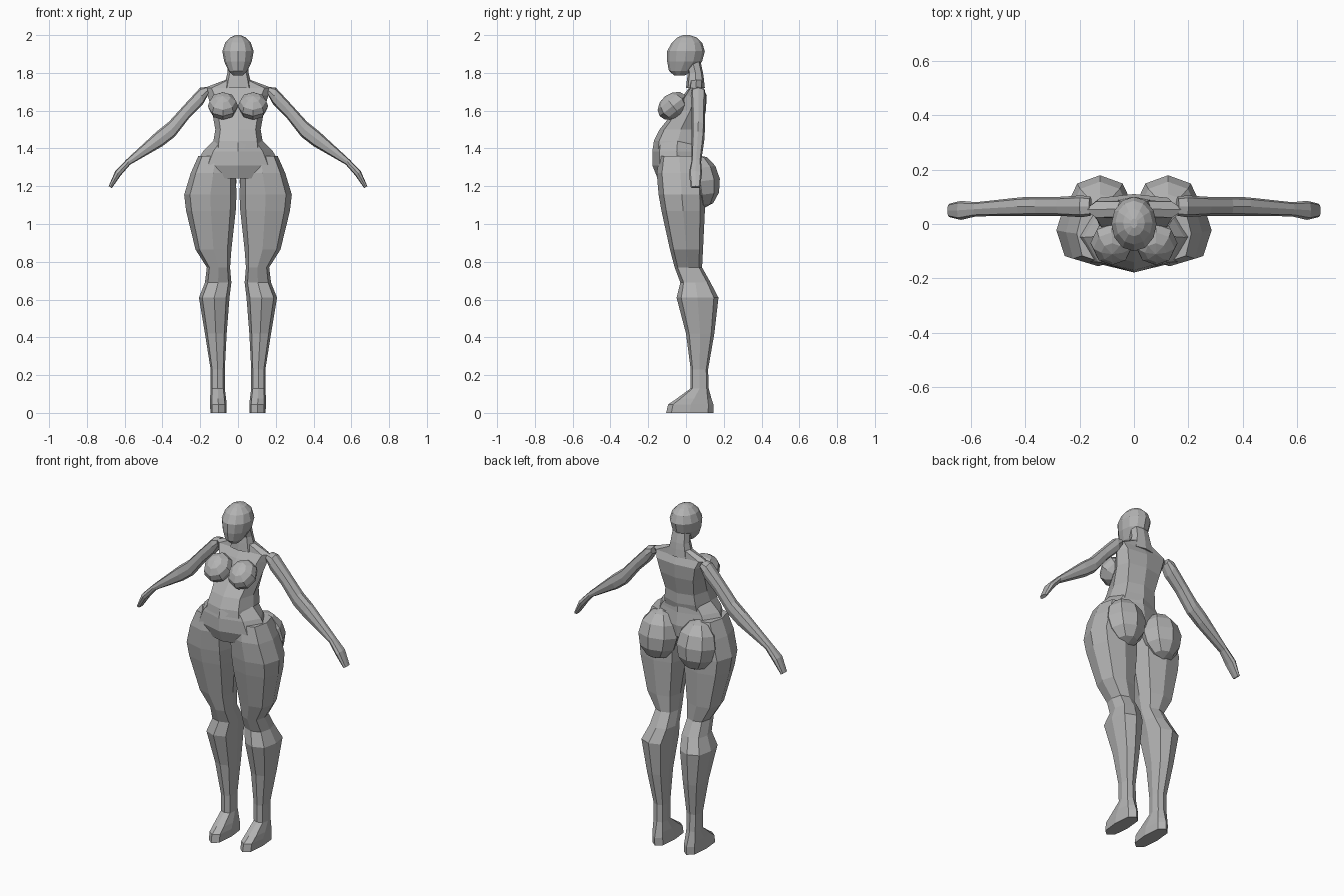
import bpy, bmesh, math
from mathutils import Matrix, Vector

grey = bpy.data.materials.new("plain grey")
grey.diffuse_color = (0.45, 0.45, 0.45, 1)


def finish(name, bm, mirror):
    bmesh.ops.recalc_face_normals(bm, faces=bm.faces)
    me = bpy.data.meshes.new(name)
    bm.to_mesh(me)
    bm.free()
    me.materials.append(grey)
    ob = bpy.data.objects.new(name, me)
    bpy.context.collection.objects.link(ob)
    if mirror:
        mod = ob.modifiers.new("mirror", 'MIRROR')
        mod.use_mirror_merge = False
    return ob


def loft(name, rings, n=8, mirror=False, full=1.1):
    """Skin through rings given as (x0, z0, x1, z1, y0, y1) extents."""
    bm = bmesh.new()
    loops = []
    for x0, z0, x1, z1, y0, y1 in rings:
        loop = []
        for i in range(n):
            a = 2 * math.pi * i / n
            c, s = math.cos(a), math.sin(a)
            k = 1 + (full - 1) * abs(math.sin(2 * a))  # fuller corners
            t = 0.5 + 0.5 * c * k
            y = (y0 + y1) / 2 + (y1 - y0) / 2 * s * k
            loop.append(bm.verts.new((x0 + (x1 - x0) * t, y, z0 + (z1 - z0) * t)))
        loops.append(loop)
    for a, b in zip(loops, loops[1:]):
        for i in range(n):
            j = (i + 1) % n
            bm.faces.new((a[i], a[j], b[j], b[i]))
    bm.faces.new(loops[0])
    bm.faces.new(loops[-1])
    return finish(name, bm, mirror)


def level(rows):
    """Horizontal rings (z, x0, x1, y0, y1)."""
    return [(x0, z, x1, z, y0, y1) for z, x0, x1, y0, y1 in rows]


def central(rows):
    """Horizontal rings centred on x = 0: (z, half width, y0, y1)."""
    return level([(z, -w, w, y0, y1) for z, w, y0, y1 in rows])


def blob(name, loc, size, tilt):
    bm = bmesh.new()
    m = (Matrix.Translation(loc) @ Matrix.Rotation(math.radians(tilt), 4, 'X')
         @ Matrix.Diagonal(Vector((*size, 1))))
    bmesh.ops.create_uvsphere(bm, u_segments=8, v_segments=6, radius=1, matrix=m)
    return finish(name, bm, True)


# head
loft("head", central([
    (1.785, .025, -.06, -.01), (1.81, .05, -.09, .035), (1.86, .073, -.10, .085),
    (1.915, .083, -.10, .10), (1.96, .068, -.075, .085), (1.988, .04, -.045, .055),
    (2.0, .012, -.015, .02)]), n=12, full=1.0)

# neck
loft("neck", central([
    (1.72, .075, .0, .10), (1.765, .065, .005, .095), (1.80, .056, .01, .09),
    (1.87, .05, -.01, .075)]))

# torso
loft("torso", central([
    (1.40, .135, -.175, .075), (1.44, .13, -.17, .085), (1.50, .12, -.14, .085),
    (1.60, .138, -.06, .105), (1.68, .16, -.015, .11), (1.72, .18, .015, .09),
    (1.765, .06, .02, .09)]))

# pelvis and belly
loft("pelvis", central([
    (1.44, .13, -.17, .08), (1.385, .185, -.178, .08), (1.31, .225, -.178, .09),
    (1.24, .20, -.15, .08)]), full=1.0)

# legs with feet
loft("leg", level([
    (1.36, .03, .21, -.14, .07), (1.27, .012, .25, -.155, .095),
    (1.155, .008, .285, -.145, .10), (1.07, .012, .275, -.13, .10),
    (.865, .035, .225, -.085, .09), (.77, .042, .165, -.06, .085),
    (.69, .035, .175, -.03, .13), (.61, .045, .207, -.05, .172),
    (.42, .06, .175, .0, .15), (.23, .07, .145, .025, .117),
    (.13, .07, .145, .025, .12), (.075, .063, .148, -.05, .135),
    (.045, .06, .148, -.095, .145), (.0, .06, .146, -.105, .145)]), mirror=True)

# buttocks
blob("buttock", (.125, .075, 1.225), (.118, .105, .142), 8)

# breasts
blob("breast", (.08, -.07, 1.625), (.08, .088, .066), 38)

# arms with hands
loft("arm", [
    (.155, 1.69, .165, 1.725, .03, .10), (.185, 1.635, .20, 1.722, .025, .105),
    (.255, 1.565, .285, 1.63, .03, .10), (.335, 1.462, .365, 1.542, .03, .10),
    (.40, 1.412, .43, 1.49, .03, .098), (.57, 1.315, .59, 1.342, .028, .08),
    (.62, 1.258, .65, 1.28, .015, .085), (.668, 1.19, .685, 1.20, .025, .075)],
    n=8, mirror=True)
